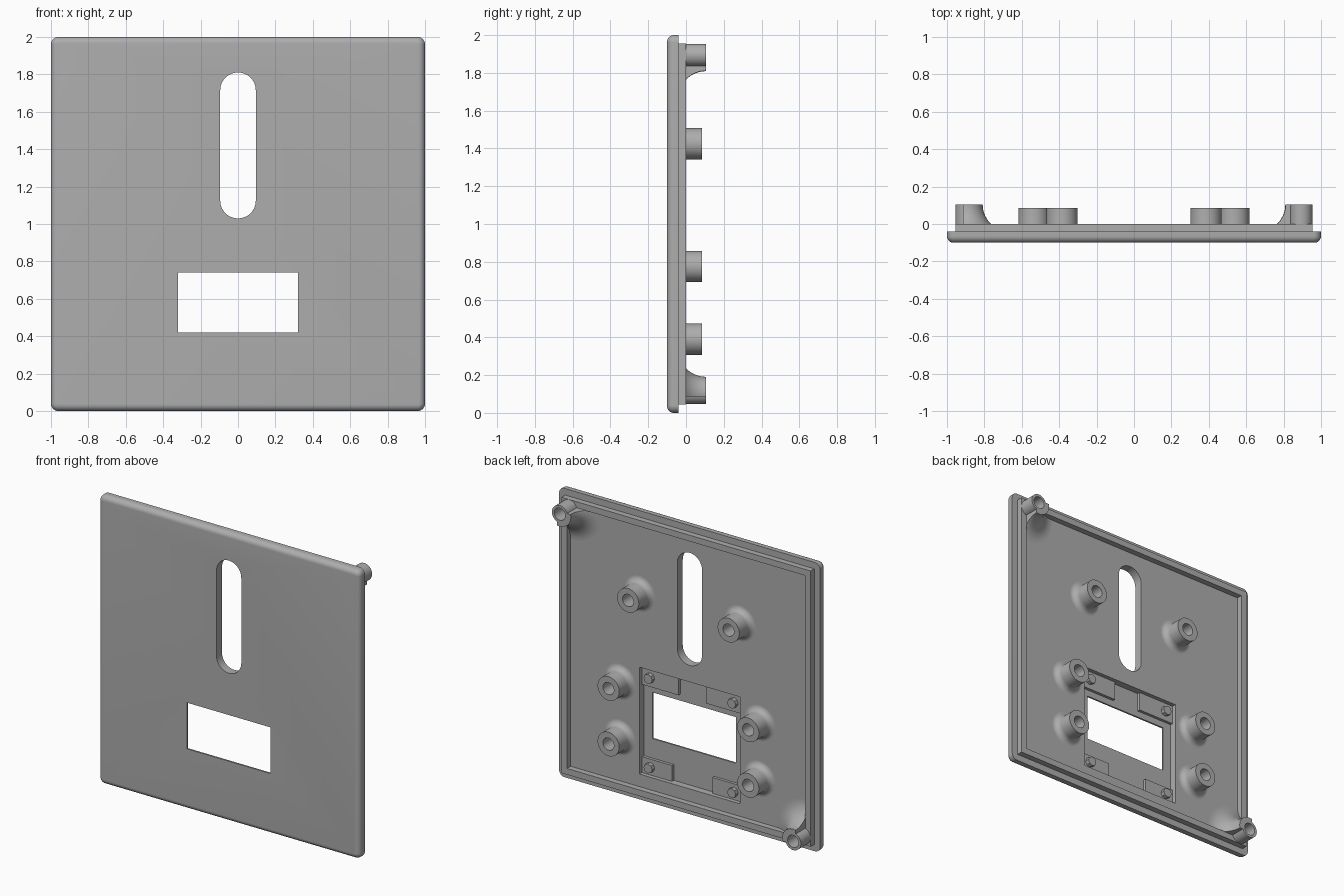
import bpy
import bmesh
import math
from mathutils import Vector

cube = bpy.data.objects.get("Cube")
if cube:
    bpy.data.objects.remove(cube)

grey = bpy.data.materials.new("matte grey")
grey.use_nodes = True
COLOUR = (0.42, 0.42, 0.42, 1)
grey.diffuse_color = COLOUR
grey.node_tree.nodes["Principled BSDF"].inputs["Base Color"].default_value = COLOUR

FLOOR, RIM_TOP = -0.04, 0.0
FRONT, POCKET = -0.10, -0.088


def finish(name, bm):
    bmesh.ops.recalc_face_normals(bm, faces=bm.faces)
    mesh = bpy.data.meshes.new(name)
    bm.to_mesh(mesh)
    bm.free()
    mesh.materials.append(grey)
    obj = bpy.data.objects.new(name, mesh)
    bpy.context.collection.objects.link(obj)
    return obj


def box(name, x, y, z, corner=0.0, front=0.0):
    """Box from (min, max) ranges, with rounded corners and front edge."""
    bm = bmesh.new()
    bmesh.ops.create_cube(bm, size=1)
    for v in bm.verts:
        v.co = Vector([r[0] if c < 0 else r[1] for c, r in zip(v.co, (x, y, z))])
    if corner:
        along_y = [e for e in bm.edges
                   if abs(e.verts[0].co.y - e.verts[1].co.y) > 1e-4]
        bmesh.ops.bevel(bm, geom=along_y, offset=corner, segments=12,
                        profile=0.5, affect='EDGES')
    if front:
        rim = [e for e in bm.edges if all(abs(v.co.y - y[0]) < 1e-5 for v in e.verts)]
        bmesh.ops.bevel(bm, geom=rim, offset=front, segments=8,
                        profile=0.5, affect='EDGES')
    return finish(name, bm)


def lathe(name, profile, x, z, steps=48):
    """Turn a closed (radius, y) profile around an axis parallel to y."""
    bm = bmesh.new()
    verts = [bm.verts.new((r, y, 0)) for r, y in profile]
    edges = [bm.edges.new((a, b)) for a, b in zip(verts, verts[1:] + verts[:1])]
    bmesh.ops.spin(bm, geom=verts + edges, cent=(0, 0, 0), axis=(0, 1, 0),
                   angle=math.tau, steps=steps, use_duplicate=False)
    bmesh.ops.remove_doubles(bm, verts=bm.verts, dist=1e-5)
    bmesh.ops.translate(bm, verts=bm.verts, vec=(x, 0, z))
    return finish(name, bm)


def fillet(radius, size, top, n=10):
    """Concave arc from the side of a post out to the floor."""
    return [(radius + size * (1 - math.cos(a)), top - size * math.sin(a))
            for a in (math.pi / 2 * i / n for i in range(n + 1))]


def select(obj):
    bpy.ops.object.select_all(action='DESELECT')
    obj.select_set(True)
    bpy.context.view_layer.objects.active = obj


def boolean(obj, cutter, operation='DIFFERENCE'):
    mod = obj.modifiers.new("cut", 'BOOLEAN')
    mod.operation, mod.solver, mod.object = operation, 'EXACT', cutter
    select(obj)
    bpy.ops.object.modifier_apply(modifier=mod.name)
    bpy.data.objects.remove(cutter)


def smooth(obj):
    select(obj)
    bpy.ops.object.shade_smooth_by_angle(angle=math.radians(35))


# Face plate with slot, window and the recess behind the window
plate = box("face_plate", (-1, 1), (FRONT, FLOOR), (0, 2), corner=0.04, front=0.035)
boolean(plate, box("slot_cutter", (-0.095, 0.095), (-0.2, 0.1), (1.03, 1.81), corner=0.0949))
boolean(plate, box("recess_cutter", (-0.385, 0.385), (POCKET, 0.1), (0.175, 0.915)))
boolean(plate, box("window_cutter", (-0.32, 0.32), (-0.2, 0.1), (0.42, 0.74)))
smooth(plate)

# Raised lip around the back
lip = box("back_lip", (-0.955, 0.955), (FLOOR - 0.005, RIM_TOP), (0.045, 1.955))
boolean(lip, box("lip_cutter", (-0.912, 0.912), (-0.2, 0.1), (0.088, 1.912)))

# Corner pads and locating pins inside the recess
for level, (inner, low, high, pin_z) in {"upper": (0.105, 0.785, 0.915, 0.85),
                                         "lower": (0.155, 0.175, 0.285, 0.23)}.items():
    for side, s in (("left", 1), ("right", -1)):
        box(f"{level}_{side}_pad", sorted((s * inner, s * 0.385)),
            (POCKET - 0.003, -0.068), (low, high))
        pin = [(0, -0.07), (0.033, -0.07), (0.033, FLOOR), (0, FLOOR)]
        lathe(f"{level}_{side}_pin", pin, s * 0.32, pin_z, steps=8)

# Six screw bosses with filleted feet
boss = [(0, FLOOR - 0.005), (0, -0.03), (0.042, -0.03), (0.042, 0.085), (0.083, 0.085)]
boss += fillet(0.083, 0.04, RIM_TOP) + [(0.123, FLOOR - 0.005)]
for level, x, z in (("upper", 0.385, 1.425), ("middle", 0.535, 0.775), ("lower", 0.535, 0.39)):
    for side, s in (("left", 1), ("right", -1)):
        smooth(lathe(f"{level}_{side}_boss", boss, s * x, z))

# Two opposite corner posts, each backed by a wide flared gusset
TIP = 0.105
post = [(0, FLOOR - 0.005), (0, -0.03), (0.042, -0.03), (0.042, TIP),
        (0.06, TIP), (0.06, FLOOR - 0.005)]
flare = [(0.055, FLOOR - 0.005), (0.055, TIP)] + fillet(0.085, 0.145, TIP, 16)
flare += [(0.23, FLOOR - 0.005)]
for corner, s in (("upper_left", 1), ("lower_right", -1)):
    x, z = s * 0.894, 1 + s * 0.894
    smooth(lathe(f"{corner}_post", post, x, z))
    gusset = lathe(f"{corner}_gusset", flare, x, z)
    boolean(gusset, box("gusset_limit", (-0.914, 0.914), (-0.3, 0.3), (0.086, 1.914)),
            'INTERSECT')
    smooth(gusset)
